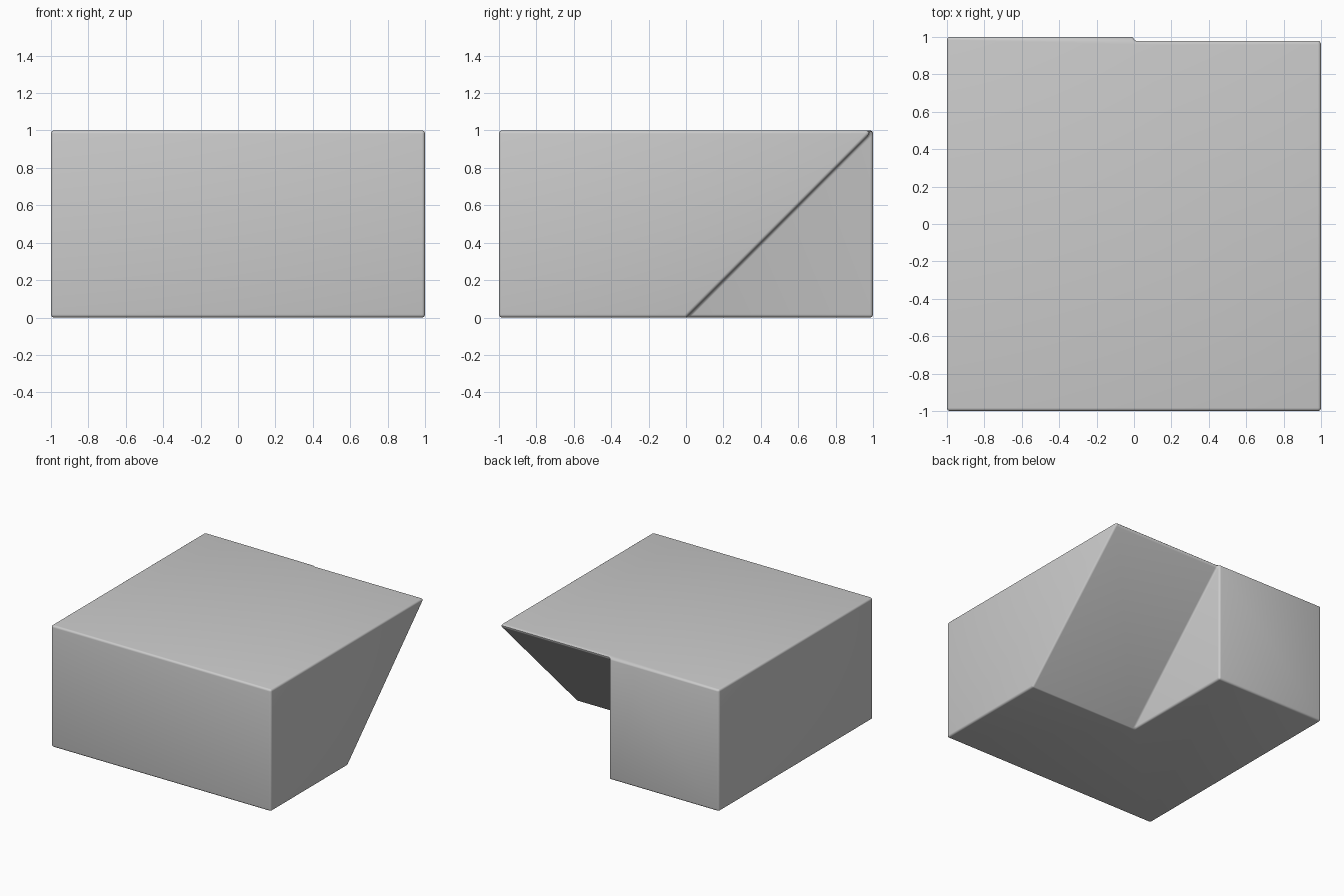
import bpy, bmesh, math

if "Cube" in bpy.data.objects:
    bpy.data.objects.remove(bpy.data.objects["Cube"])

R = 0.017                      # edge rounding radius
ACUTE = R / math.tan(math.radians(22.5))

# Block: left half square at the back, right half undercut at 45 degrees
bm = bmesh.new()
left = [(-1, 0), (1, 0), (1, 1), (-1, 1)]      # y, z profile
right = [(-1, 0), (0, 0), (1, 1), (-1, 1)]
L = [bm.verts.new((-1, y, z)) for y, z in left]
r = [bm.verts.new((1, y, z)) for y, z in right]
wall = [bm.verts.new((0, y, z)) for y, z in ((0, 0), (1, 0), (1, 1))]
m0, m1, m2 = wall
for f in ([L[3], L[2], L[1], L[0]],            # left side
          r,                                   # right side
          [L[0], r[0], r[3], L[3]],            # front
          [L[3], r[3], r[2], m2, L[2]],        # top
          [L[0], L[1], m1, m0, r[1], r[0]],    # bottom
          [L[1], L[2], m2, m1],                # back
          [m0, m1, m2],                        # step wall
          [m0, m2, r[2], r[1]]):               # slope
    bm.faces.new(f)
bmesh.ops.recalc_face_normals(bm, faces=bm.faces)

# Constant-radius rounding: offset scales with the angle between the faces
weight = bm.edges.layers.float.new("bevel_weight_edge")
for e in bm.edges:
    e[weight] = R * math.tan(e.calc_face_angle() / 2) / ACUTE
me = bpy.data.meshes.new("undercut_block")
bm.to_mesh(me)
bm.free()
block = bpy.data.objects.new("undercut_block", me)
bpy.context.collection.objects.link(block)

bev = block.modifiers.new("rounding", 'BEVEL')
bev.width = ACUTE
bev.segments = 4
bev.limit_method = 'WEIGHT'
bev.use_clamp_overlap = False

bpy.context.view_layer.objects.active = block
block.select_set(True)
bpy.ops.object.modifier_apply(modifier=bev.name)
bpy.ops.object.shade_smooth_by_angle(angle=math.radians(40))
